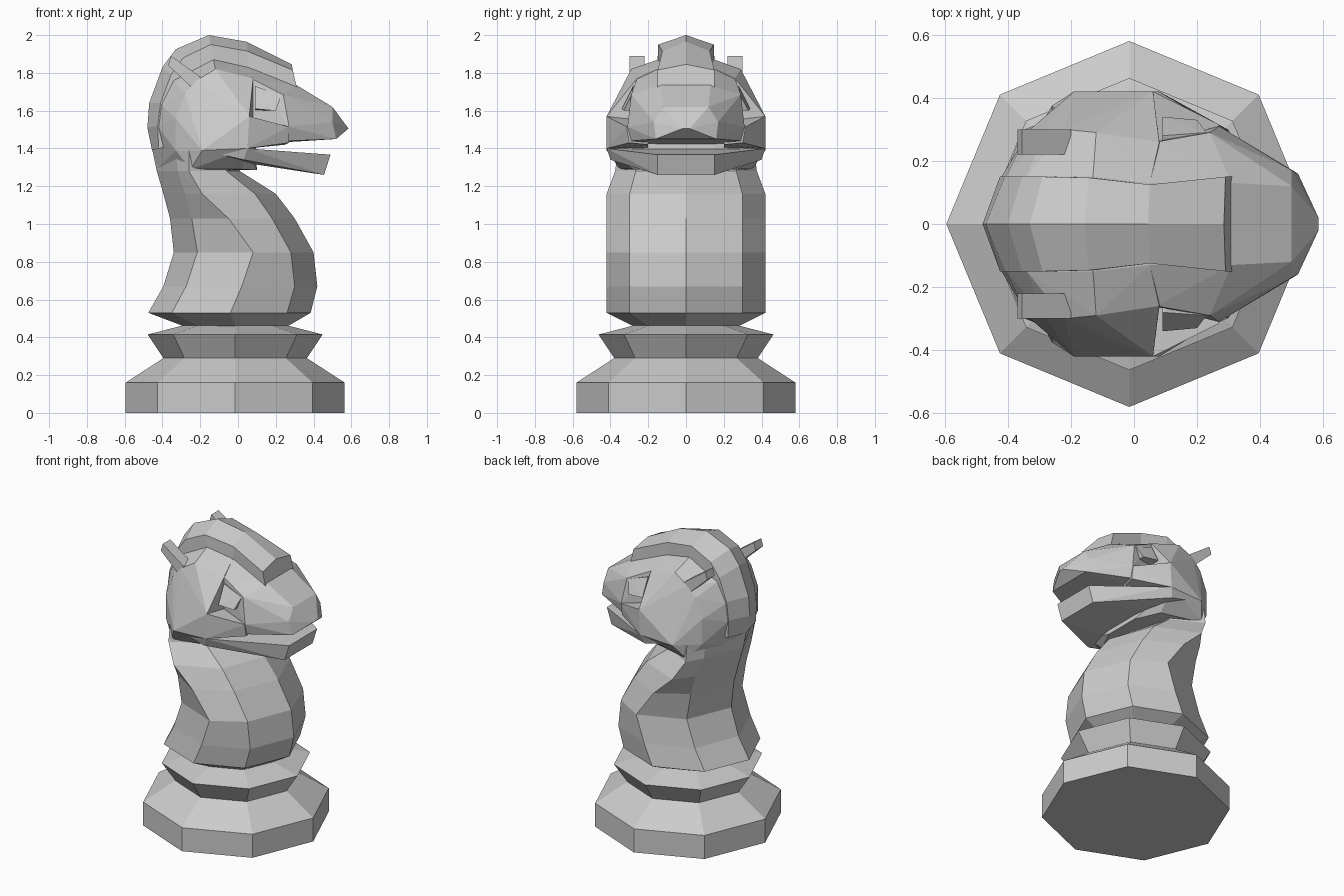
import bpy, bmesh, math


def finish(name, bm):
    bmesh.ops.recalc_face_normals(bm, faces=bm.faces)
    me = bpy.data.meshes.new(name)
    bm.to_mesh(me)
    bm.free()
    ob = bpy.data.objects.new(name, me)
    bpy.context.collection.objects.link(ob)
    return ob


def loft(name, rings):
    bm = bmesh.new()
    rows = [[bm.verts.new(p) for p in r] for r in rings]
    n = len(rows[0])
    for a, b in zip(rows, rows[1:]):
        for i in range(n):
            j = (i + 1) % n
            bm.faces.new((a[i], a[j], b[j], b[i]))
    bm.faces.new(rows[0])
    bm.faces.new(rows[-1])
    return finish(name, bm)


def hull(name, pts, sides=(1, -1)):
    """Faceted solid around (x, z, y) points, mirrored across y."""
    bm = bmesh.new()
    for x, z, y in pts:
        for s in (sides if y else (1,)):
            bm.verts.new((x, s * y, z))
    res = bmesh.ops.convex_hull(bm, input=bm.verts[:])
    junk = {v for v in res["geom_interior"] + res["geom_unused"]
            if isinstance(v, bmesh.types.BMVert)}
    bmesh.ops.delete(bm, geom=list(junk), context='VERTS')
    bmesh.ops.dissolve_limit(bm, angle_limit=0.03, verts=bm.verts[:], edges=bm.edges[:])
    return finish(name, bm)


# Octagonal turned base
profile = [(.58, 0), (.58, .16), (.38, .29), (.463, .415), (.28, .462), (.3, .475)]
loft("base", [[(-.015 + r * math.cos(k * math.pi / 4), r * math.sin(k * math.pi / 4), z)
               for k in range(8)] for r, z in profile])

# Curved neck: z, x of back / back corner / side / front corner / front, side width
neck = [
    (.46, -.29, -.21, -.015, .18, .265, .28),
    (.53, -.475, -.35, -.04, .26, .385, .42),
    (.67, -.395, -.275, .02, .30, .42, .42),
    (.85, -.34, -.215, .08, .28, .40, .42),
    (1.03, -.36, -.245, -.05, .18, .30, .42),
    (1.16, -.395, -.28, -.19, .09, .20, .42),
    (1.28, -.43, -.32, -.26, -.06, .01, .375),
    (1.40, -.455, -.33, -.26, -.10, -.02, .36),
]
rings = []
for z, a, b, c, d, e, w in neck:
    k = w * .71
    rings.append([(a, 0, z), (b, -k, z), (c, -w, z), (d, -k, z),
                  (e, 0, z), (d, k, z), (c, w, z), (b, k, z)])
loft("neck", rings)

# Skull with wide cheeks
hull("skull", [
    (-.455, 1.40, 0), (-.42, 1.51, .15), (-.405, 1.63, .15), (-.34, 1.76, .15),
    (-.13, 1.87, .15), (.05, 1.83, .13),
    (-.33, 1.39, .30), (-.33, 1.56, .30), (-.28, 1.69, .30), (-.22, 1.76, .30),
    (-.12, 1.82, .29), (.08, 1.77, .26),
    (-.19, 1.39, .42), (.06, 1.57, .42), (.05, 1.40, .42),
    (-.43, 1.29, 0), (-.25, 1.29, .35), (.02, 1.29, .28), (.10, 1.285, .12)])

# Upper muzzle and brow
hull("muzzle", [
    (.05, 1.83, .13), (.07, 1.77, .26), (.31, 1.735, .13), (.24, 1.685, .29),
    (.27, 1.515, .31), (.06, 1.57, .26), (.05, 1.42, .25), (.27, 1.44, .29),
    (.50, 1.62, .12), (.585, 1.505, .02), (.52, 1.45, .16), (.50, 1.54, .17)])

# Lip ridge below the eye socket
hull_side = [(.06, 1.57, .42), (.05, 1.40, .42), (.27, 1.515, .315), (.27, 1.43, .30),
             (.06, 1.55, .2), (.05, 1.40, .2), (.27, 1.5, .2), (.25, 1.42, .2)]

# Ears: thin slabs leaning back
ear = [(x, z, y) for y in (.22, .30)
       for x, z in ((-.37, 1.84), (-.355, 1.89), (-.20, 1.78), (-.22, 1.70))]

# Eyes set in the sockets
eye = [(.09, 1.73, .28), (.23, 1.68, .29), (.20, 1.60, .33), (.09, 1.61, .34),
       (.09, 1.70, .2), (.22, 1.67, .2), (.20, 1.6, .2), (.09, 1.6, .2)]

for label, s in (("left", 1), ("right", -1)):
    hull(label + "_lip", hull_side, (s,))
    hull(label + "_ear", ear, (s,))
    hull(label + "_eye", eye, (s,))

# Lower jaw
hull("lower_jaw", [(.05, 1.40, .42), (.03, 1.34, .40), (-.1, 1.37, .40),
                   (.49, 1.367, .15), (.455, 1.26, .15), (.03, 1.325, .2)])

# Crest over the head: ridge, shoulder and lower edge lines
ridge = [(-.455, 1.39), (-.48, 1.51), (-.47, 1.64), (-.40, 1.83), (-.33, 1.925),
         (-.155, 2.0), (.045, 1.965), (.285, 1.845)]
shoulder = [(-.42, 1.40), (-.425, 1.52), (-.41, 1.64), (-.355, 1.79), (-.29, 1.88),
            (-.145, 1.95), (.05, 1.915), (.29, 1.815)]
lower = [(-.36, 1.41), (-.37, 1.52), (-.36, 1.62), (-.31, 1.73), (-.25, 1.80),
         (-.13, 1.86), (.05, 1.81), (.31, 1.725)]
widths = [.15, .15, .15, .15, .15, .147, .125, .15]
loft("crest", [[(a[0], 0, a[1]), (b[0], w, b[1]), (c[0], w, c[1]),
                (c[0], -w, c[1]), (b[0], -w, b[1])]
               for a, b, c, w in zip(ridge, shoulder, lower, widths)])
